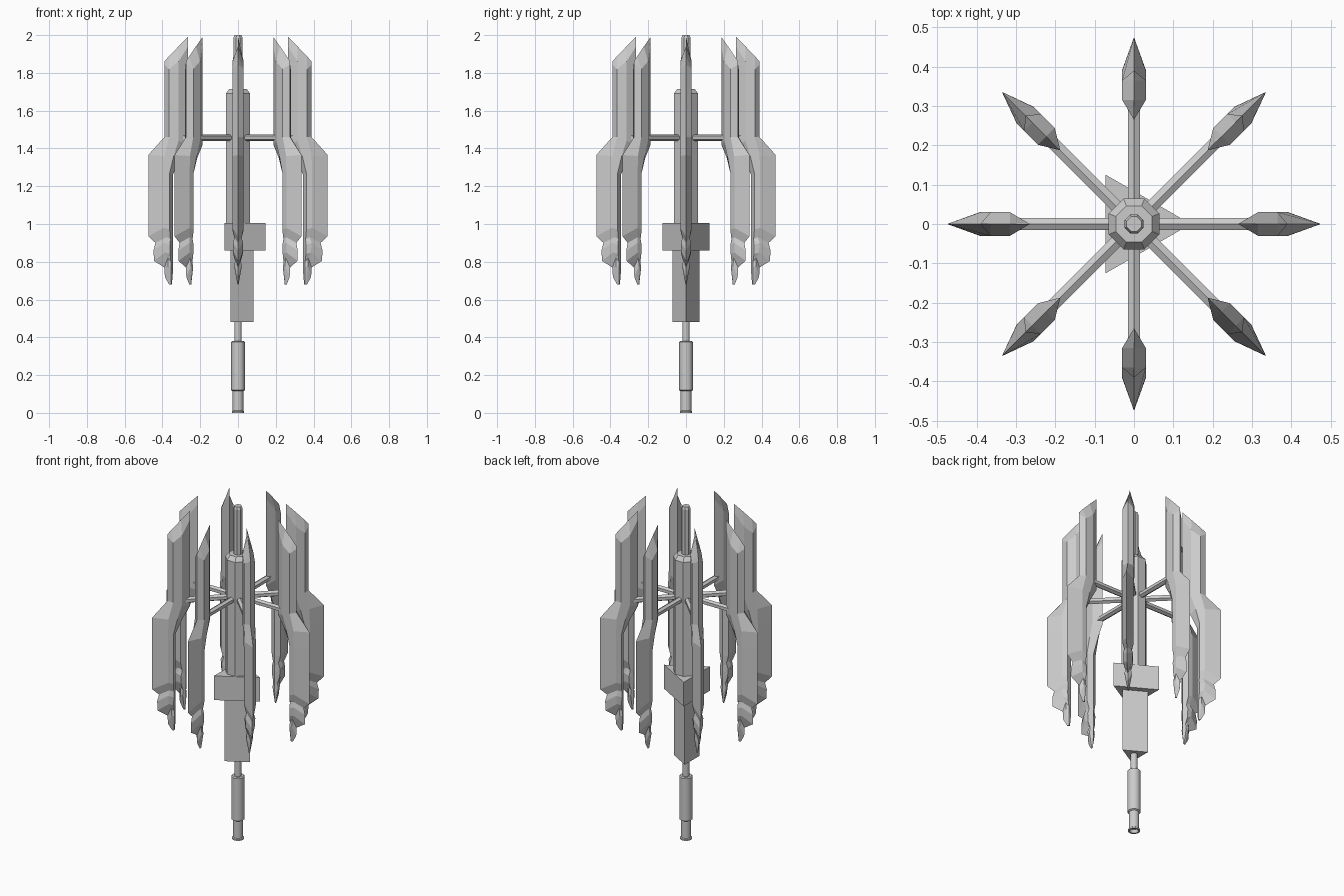
import bpy, bmesh, math
from mathutils import Matrix

if "Cube" in bpy.data.objects:
    bpy.data.objects.remove(bpy.data.objects["Cube"])


def make_object(name, verts, faces):
    mesh = bpy.data.meshes.new(name)
    mesh.from_pydata(verts, [], faces)
    bm = bmesh.new()
    bm.from_mesh(mesh)
    bmesh.ops.remove_doubles(bm, verts=bm.verts, dist=0.0005)
    bmesh.ops.recalc_face_normals(bm, faces=bm.faces)
    bm.to_mesh(mesh)
    bm.free()
    ob = bpy.data.objects.new(name, mesh)
    bpy.context.collection.objects.link(ob)
    return ob


def loft(name, rings):
    """Skin equal-length rings and cap both ends."""
    n = len(rings[0])
    verts = [p for ring in rings for p in ring]
    faces = [(k * n + i, k * n + (i + 1) % n, (k + 1) * n + (i + 1) % n, (k + 1) * n + i)
             for k in range(len(rings) - 1) for i in range(n)]
    faces += [tuple(range(n))[::-1], tuple(range(len(verts) - n, len(verts)))]
    return make_object(name, verts, faces)


def turned(name, profile, sides, phase=0.0, smooth=False):
    """Stack of regular polygons from (radius, z) pairs."""
    rings = [[(r * math.cos(phase + math.tau * i / sides),
               r * math.sin(phase + math.tau * i / sides), z) for i in range(sides)]
             for r, z in profile]
    ob = loft(name, rings)
    if smooth:
        bpy.context.view_layer.objects.active = ob
        ob.select_set(True)
        bpy.ops.object.shade_smooth_by_angle(angle=math.radians(35))
        ob.select_set(False)
    return ob


# Central shaft
EIGHTH = math.pi / 8
turned("top_rod", [(0.026, 1.68), (0.026, 1.985), (0.02, 2.0)], 8, EIGHTH)
turned("main_column", [(0.07, 0.95), (0.07, 1.69), (0.05, 1.715)], 8, EIGHTH)
turned("upper_block", [(0.145, 0.86), (0.145, 1.005)], 3)
turned("lower_block", [(0.081, 0.48), (0.081, 0.87)], 3)
turned("neck_rod", [(0.019, 0.36), (0.019, 0.49)], 16, smooth=True)
turned("handle", [(0.02, 0.02), (0.024, 0.0), (0.033, 0.0), (0.033, 0.008), (0.028, 0.012),
                  (0.028, 0.115), (0.036, 0.12), (0.036, 0.375), (0.03, 0.38)], 20, smooth=True)

# Blade sections: inner r,z | inner side r,z | outer side r,z | outer r,z | half width
SECTIONS = [
    (.265, 1.99, .315, 1.94, .365, 1.888, .39, 1.86, .000),
    (.265, 1.94, .315, 1.86, .365, 1.82, .39, 1.845, .030),
    (.265, 1.42, .315, 1.44, .365, 1.46, .39, 1.46, .030),
    (.305, 1.35, .340, 1.36, .390, 1.36, .475, 1.365, .030),
    (.345, 1.26, .362, 1.27, .392, 1.27, .475, 1.27, .030),
    (.345, .96, .362, .97, .392, .98, .475, .935, .030),
    (.345, .90, .358, .92, .380, .93, .437, .90, .018),
    (.345, .86, .360, .89, .390, .90, .447, .86, .027),
    (.345, .82, .360, .84, .386, .85, .445, .805, .025),
    (.345, .78, .355, .80, .372, .82, .390, .77, .014),
    (.345, .74, .355, .77, .370, .78, .387, .72, .019),
    (.350, .68, .354, .68, .360, .68, .365, .68, .003),
]
rings = [[(ri, 0, zi), (ra, w, za), (rb, w, zb), (ro, 0, zo), (rb, -w, zb), (ra, -w, za)]
         for ri, zi, ra, za, rb, zb, ro, zo, w in SECTIONS]

# Eight blades, each carried by a six-sided spoke
for k in range(8):
    turn = Matrix.Rotation(k * math.pi / 4, 4, 'Z')
    blade = loft(f"blade_{k + 1}", rings)
    blade.matrix_world = turn
    spoke = turned(f"spoke_{k + 1}", [(0.018, 0.03), (0.018, 0.31)], 6)
    spoke.matrix_world = turn @ Matrix.Translation((0, 0, 1.457)) @ Matrix.Rotation(math.pi / 2, 4, 'Y')
